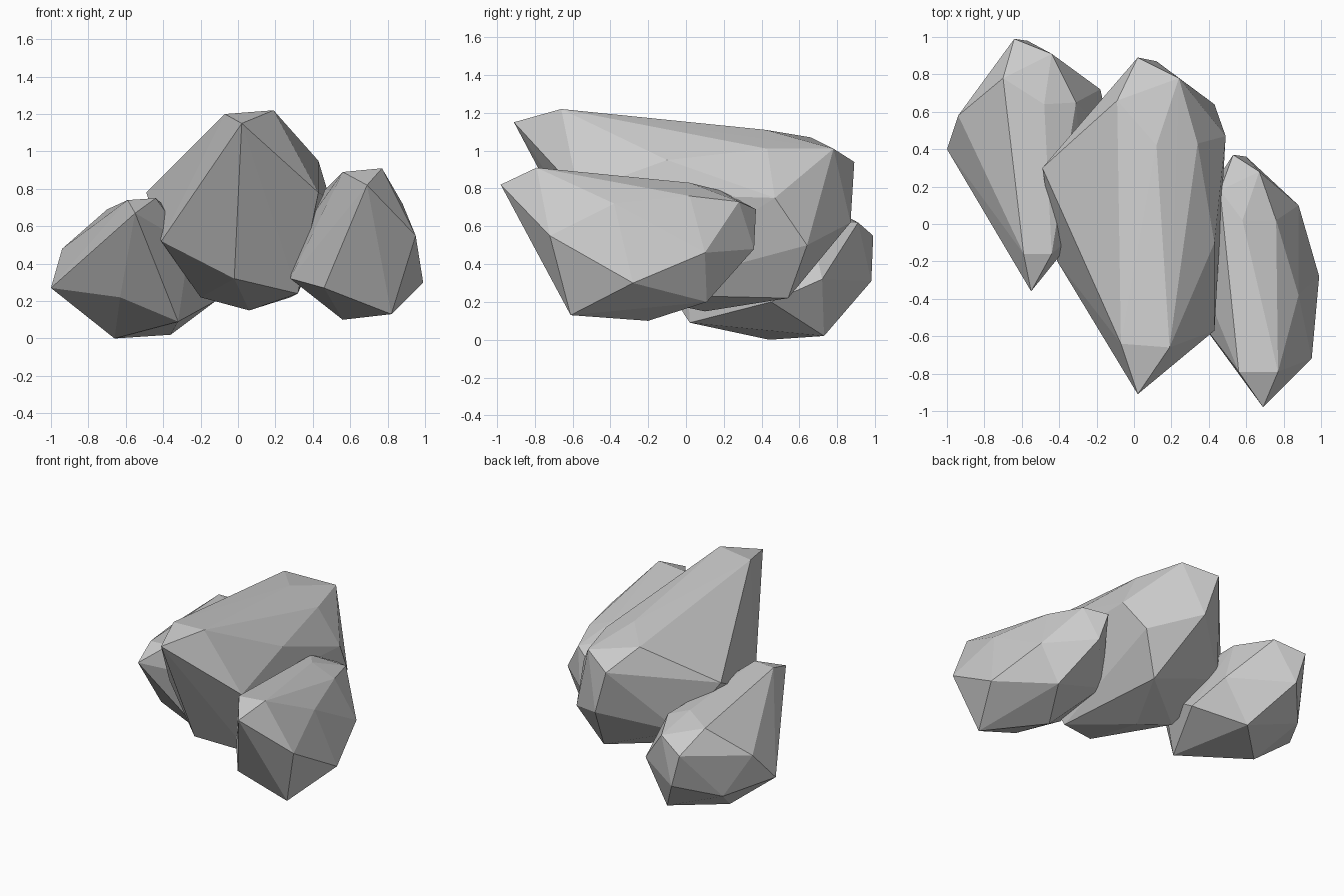
import bpy, bmesh


def rock(name, corners):
    """Faceted boulder: the convex hull of a few chiselled corners."""
    bm = bmesh.new()
    for c in corners:
        bm.verts.new(c)
    hull = bmesh.ops.convex_hull(bm, input=bm.verts[:])
    loose = [v for v in bm.verts if not v.link_faces]
    bmesh.ops.delete(bm, geom=loose, context='VERTS')
    bmesh.ops.recalc_face_normals(bm, faces=bm.faces[:])
    mesh = bpy.data.meshes.new(name)
    bm.to_mesh(mesh)
    bm.free()
    obj = bpy.data.objects.new(name, mesh)
    bpy.context.collection.objects.link(obj)
    return obj


# Large middle rock: front tip, top ridge, flanks, back, underside
rock("middle_rock", [
    (0.02, -0.91, 1.15), (-0.07, -0.64, 1.20), (0.19, -0.66, 1.22),
    (0.12, 0.42, 1.11), (-0.09, 0.66, 1.07), (0.34, 0.43, 1.01),
    (0.43, -0.10, 0.95), (0.43, -0.57, 0.78), (0.49, 0.47, 0.75),
    (-0.49, 0.30, 0.78), (-0.41, -0.20, 0.52),
    (0.24, 0.78, 1.01), (0.02, 0.89, 0.94), (0.12, 0.87, 0.62), (0.43, 0.64, 0.50),
    (-0.02, -0.47, 0.32), (0.32, -0.33, 0.24), (0.06, 0.10, 0.15),
    (-0.20, 0.15, 0.22), (0.28, 0.54, 0.22), (-0.30, 0.50, 0.45),
])

# Right rock
rock("right_rock", [
    (0.69, -0.98, 0.82), (0.56, -0.79, 0.89), (0.77, -0.79, 0.91),
    (0.58, 0.02, 0.83), (0.46, 0.18, 0.79), (0.76, 0.02, 0.76),
    (0.88, -0.38, 0.72), (0.95, -0.72, 0.55), (0.99, -0.28, 0.30),
    (0.88, 0.10, 0.46), (0.67, 0.28, 0.73), (0.53, 0.37, 0.69), (0.60, 0.36, 0.48),
    (0.82, -0.61, 0.13), (0.56, -0.20, 0.10), (0.74, 0.11, 0.20),
    (0.46, -0.66, 0.27), (0.28, -0.42, 0.32), (0.32, -0.20, 0.55), (0.32, 0.05, 0.35),
])

# Low left rock
rock("left_rock", [
    (-0.55, -0.36, 0.67), (-0.59, -0.16, 0.74), (-0.44, -0.16, 0.75),
    (-0.48, 0.64, 0.71), (-0.70, 0.78, 0.69), (-0.31, 0.65, 0.64),
    (-1.00, 0.40, 0.27), (-0.94, 0.58, 0.48), (-0.80, 0.72, 0.20),
    (-0.44, 0.91, 0.62), (-0.64, 0.99, 0.55), (-0.57, 0.98, 0.31), (-0.18, 0.72, 0.32),
    (-0.63, 0.02, 0.22), (-0.66, 0.44, 0.00), (-0.36, 0.73, 0.02), (-0.32, 0.02, 0.09),
    (-0.26, 0.00, 0.50), (-0.12, 0.45, 0.20),
])
